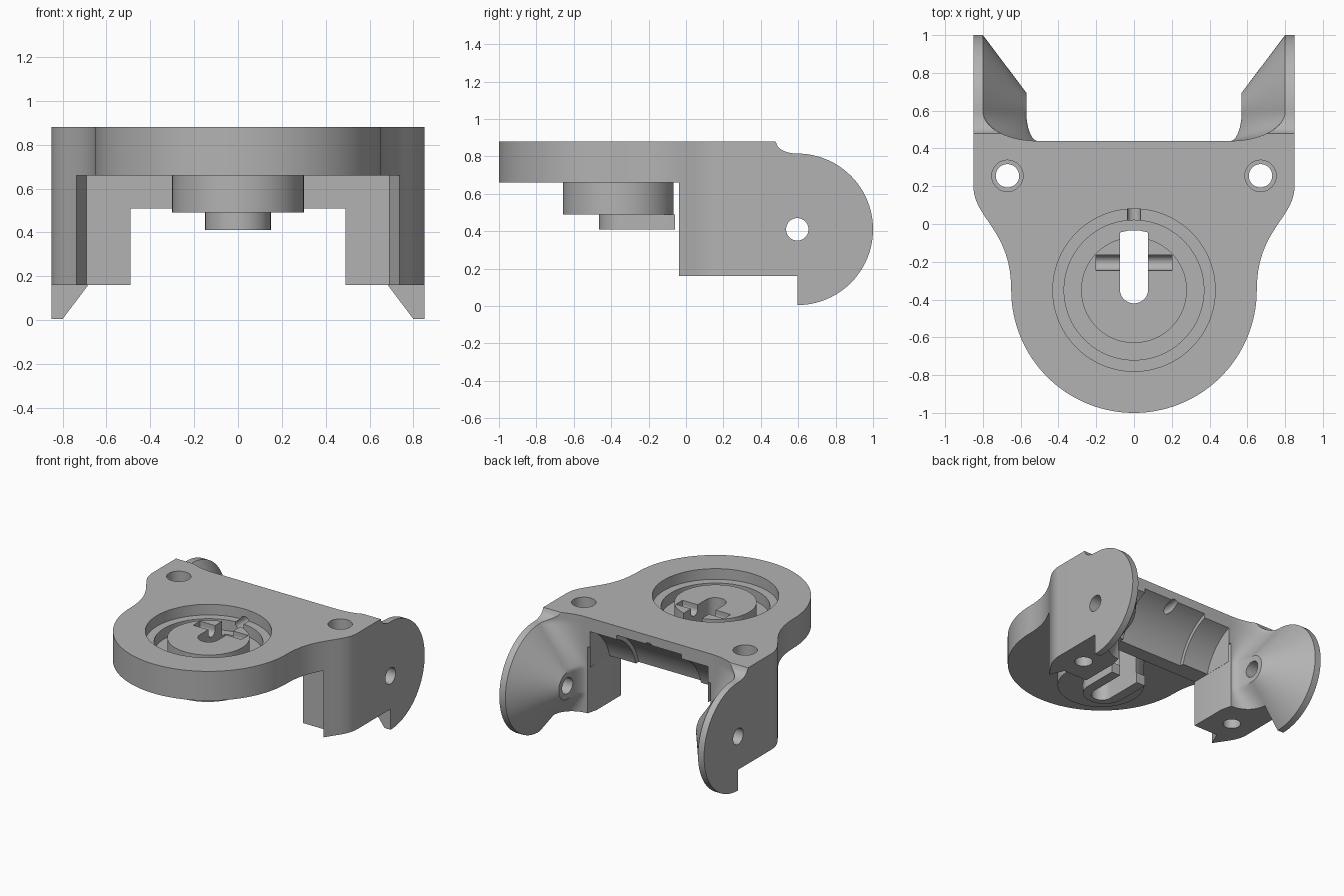
import bpy, bmesh, math
from mathutils import Matrix, Vector

if "Cube" in bpy.data.objects:
    bpy.data.objects.remove(bpy.data.objects["Cube"])

GREY = (0.45, 0.45, 0.45, 1)
mat = bpy.data.materials.new("plain grey")
mat.use_nodes = True
mat.diffuse_color = GREY
mat.node_tree.nodes["Principled BSDF"].inputs["Base Color"].default_value = GREY

AXIS_Y, AXIS_Z = 0.595, 0.41   # pivot axis of the ears
EAR_R, OUT_X, TIP_X, RIM_X = 0.405, 0.85, 0.57, 0.80
TOP, UNDER, LEG_Z = 0.88, 0.66, 0.16
DIAL_Y = -0.35


def finish(bm, name):
    bmesh.ops.remove_doubles(bm, verts=bm.verts, dist=1e-5)
    bmesh.ops.recalc_face_normals(bm, faces=bm.faces)
    me = bpy.data.meshes.new(name)
    bm.to_mesh(me)
    bm.free()
    me.materials.append(mat)
    ob = bpy.data.objects.new(name, me)
    bpy.context.collection.objects.link(ob)
    return ob


def prism(name, outline, z0, z1):
    bm = bmesh.new()
    face = bm.faces.new([bm.verts.new((x, y, z0)) for x, y in outline])
    new = bmesh.ops.extrude_face_region(bm, geom=[face])["geom"]
    bmesh.ops.translate(bm, vec=(0, 0, z1 - z0),
                        verts=[v for v in new if isinstance(v, bmesh.types.BMVert)])
    return finish(bm, name)


def cylinder(name, start, end, r, n=64):
    a, b = Vector(start), Vector(end)
    bm = bmesh.new()
    turn = (b - a).to_track_quat('Z', 'Y').to_matrix().to_4x4()
    bmesh.ops.create_cone(bm, cap_ends=True, segments=n, radius1=r, radius2=r,
                          depth=(b - a).length,
                          matrix=Matrix.Translation((a + b) / 2) @ turn)
    return finish(bm, name)


def grid_solid(name, rows, s):
    """Solid between a grid of inner points and the flat outer side."""
    bm = bmesh.new()
    inner = [[bm.verts.new((s * x, y, z)) for x, y, z in row] for row in rows]
    outer = [[bm.verts.new((s * OUT_X, y, z)) for x, y, z in row] for row in rows]
    n, m = len(rows), len(rows[0])
    for g in (inner, outer):
        for i in range(n - 1):
            for j in range(m - 1):
                bm.faces.new((g[i][j], g[i + 1][j], g[i + 1][j + 1], g[i][j + 1]))
    for i in range(n - 1):
        for j in (0, m - 1):
            bm.faces.new((inner[i][j], inner[i + 1][j], outer[i + 1][j], outer[i][j]))
    for j in range(m - 1):
        for i in (0, n - 1):
            bm.faces.new((inner[i][j], inner[i][j + 1], outer[i][j + 1], outer[i][j]))
    return finish(bm, name)


def arc(cx, cy, r, a0, a1, n):
    angles = [math.radians(a0 + (a1 - a0) * i / n) for i in range(n + 1)]
    return [(cx + r * math.cos(a), cy + r * math.sin(a)) for a in angles]


def cone_x(r):
    return TIP_X + (RIM_X - TIP_X) * min(max((r - 0.1) / (EAR_R - 0.1), 0), 1)


# S-shaped flare from the round nose to the straight sides
flare = []
for i in range(25):
    t = i / 24
    u = 1 - t
    flare.append((0.65 + 0.2 * (3 * t * t - 2 * t ** 3),
                  -0.35 * u ** 3 - 0.09 * u * u * t + 0.09 * u * t * t + 0.2 * t ** 3))

# Top plate
right_side = arc(0, DIAL_Y, 0.65, -90, 0, 40)[:-1] + flare + [(OUT_X, 0.44)]
plate = prism("top_plate", right_side + [(-x, y) for x, y in reversed(right_side[1:])],
              UNDER, TOP)

# Raised dial inside the recess
dial = cylinder("dial_island", (0, DIAL_Y, 0.71), (0, DIAL_Y, 0.83), 0.28, 96)

# Boss and slot housing under the plate
boss = cylinder("lower_boss", (0, -0.357, 0.49), (0, -0.357, UNDER), 0.3, 96)
housing = prism("slot_housing", [(0.15, -0.06), (-0.15, -0.06)]
                + arc(0, -0.315, 0.15, 180, 360, 32), AXIS_Z, 0.49)

# Cross bar between the legs
bar = prism("cross_bar", [(-0.49, 0.07), (0.49, 0.07), (0.49, 0.44), (-0.49, 0.44)],
            0.51, UNDER)

# Legs, ear blends and cone-backed ears
legs, blends, ears = [], [], []
for side, s in (("left", 1), ("right", -1)):
    plan = [(0.51, 0.44), (0.49, 0.36), (0.49, 0.07), (0.69, 0.07)] + flare[11:] + [(OUT_X, 0.44)]
    legs.append(prism(side + "_leg", [(s * x, y) for x, y in plan], LEG_Z, UNDER))

    rows = []
    for i in range(17):
        t = (i / 16) ** 2
        y = 0.44 + (AXIS_Y - 0.44) * t
        top = TOP
        if y > 0.48:
            top -= 0.065 * math.sqrt(max(0, 1 - ((AXIS_Y - y) / 0.115) ** 2))
        row = []
        for j in range(49):
            z = LEG_Z + (top - LEG_Z) * j / 48
            xc = cone_x(abs(z - AXIS_Z))
            row.append((0.51 + (xc - 0.51) * math.sqrt(1 - (1 - t) ** 2), y, z))
        rows.append(row)
    blends.append(grid_solid(side + "_ear_blend", rows, s))

    rows = []
    for y, z in arc(0, 0, 1, -90, 90, 48):
        rows.append([(cone_x(r), AXIS_Y + r * y, AXIS_Z + r * z) for r in (0.06, 0.1, EAR_R)])
    ears.append(grid_solid(side + "_ear", rows, s))

# Cutters
slot = prism("slot_cutter", arc(0, -0.345, 0.075, 180, 360, 24)
             + [(0.075, -0.045), (0.03, -0.035), (-0.03, -0.035), (-0.075, -0.045)], 0.3, 1)
recess = cylinder("recess_cutter", (0, DIAL_Y, 0.80), (0, DIAL_Y, 1), 0.43, 96)
groove = cylinder("groove_cutter", (0, DIAL_Y, 0.72), (0, DIAL_Y, 1), 0.37, 96)
key = cylinder("key_cutter", (-0.2, -0.205, 0.8), (0.2, -0.205, 0.8), 0.04, 32)
key_top = prism("key_top_cutter", [(-0.2, -0.245), (0.2, -0.245), (0.2, -0.165), (-0.2, -0.165)],
                0.8, 1)
trough = cylinder("trough_cutter", (-0.489, AXIS_Y, AXIS_Z), (0.489, AXIS_Y, AXIS_Z), 0.4, 128)
panel = cylinder("panel_cutter", (-0.27, AXIS_Y, AXIS_Z), (0.27, AXIS_Y, AXIS_Z), 0.43, 128)
wire = cylinder("wire_cutter", (0, -0.04, 0.79), (0, 0.6, 0.79), 0.035, 24)
pivot = cylinder("pivot_cutter", (-1, AXIS_Y, AXIS_Z), (1, AXIS_Y, AXIS_Z), 0.06, 48)
bolts, bores = [], []
for s in (1, -1):
    bolts.append(cylinder("bolt_cutter", (s * 0.67, 0.255, 0), (s * 0.67, 0.255, 1), 0.062, 40))
    bores.append(cylinder("bore_cutter", (s * 0.67, 0.255, 0.5), (s * 0.67, 0.255, 1), 0.083, 40))

cuts = {plate: [recess, groove, slot, trough, panel, wire] + bores,
        dial: [slot, key, key_top], boss: [slot], housing: [slot], bar: [trough, panel]}
for k in range(2):
    cuts[legs[k]] = [bolts[k], bores[k]]
    cuts[blends[k]] = [pivot]
    cuts[ears[k]] = []

# Apply the cuts and shade
for ob, cutters in cuts.items():
    bpy.ops.object.select_all(action='DESELECT')
    ob.select_set(True)
    bpy.context.view_layer.objects.active = ob
    for c in cutters:
        mod = ob.modifiers.new(c.name, 'BOOLEAN')
        mod.operation, mod.solver, mod.object = 'DIFFERENCE', 'EXACT', c
        bpy.ops.object.modifier_apply(modifier=mod.name)
    bpy.ops.object.shade_smooth_by_angle(angle=math.radians(30))

for c in [slot, recess, groove, key, key_top, trough, panel, wire, pivot] + bolts + bores:
    bpy.data.objects.remove(c)
